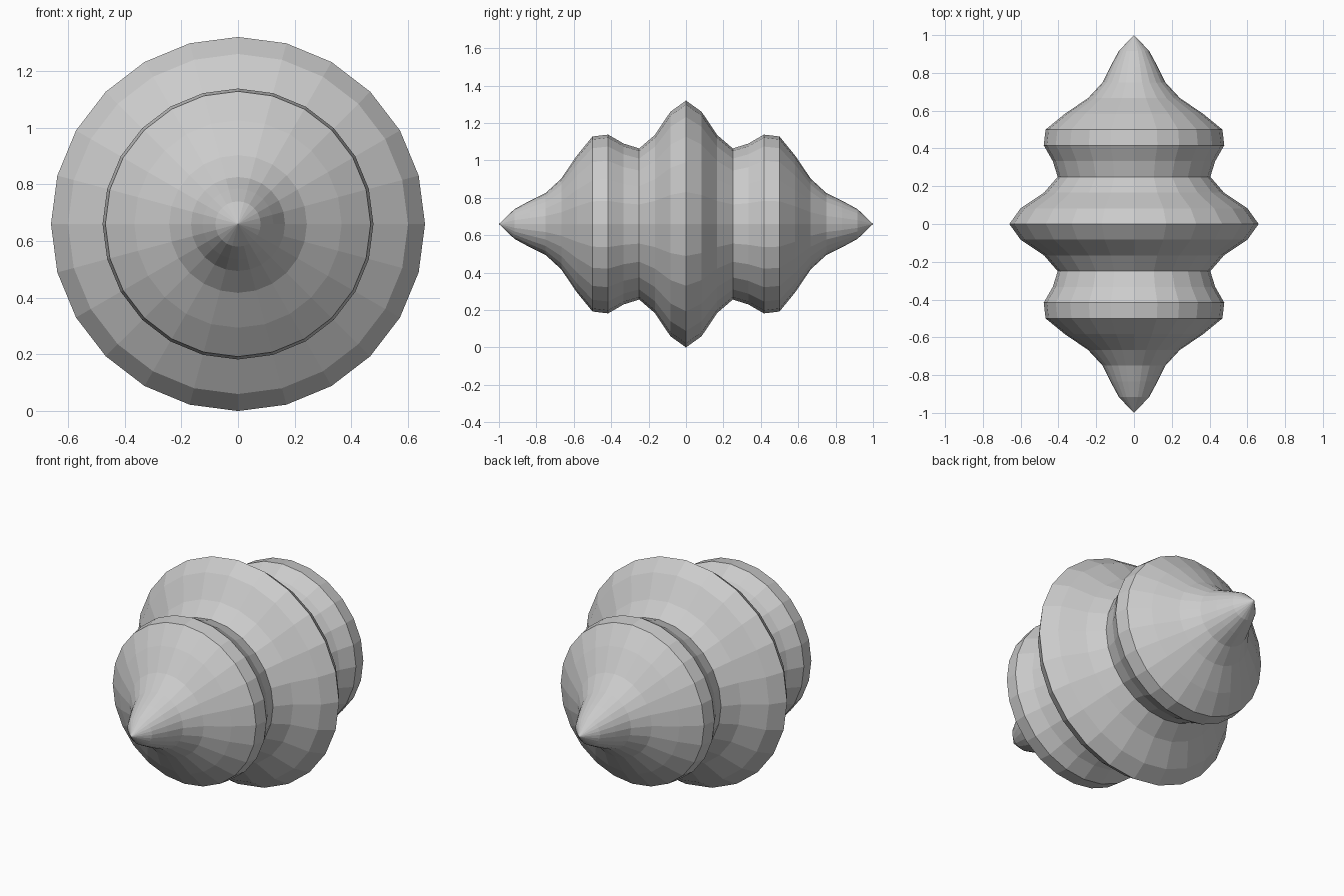
import bpy, bmesh, math

if "Cube" in bpy.data.objects:
    bpy.data.objects.remove(bpy.data.objects["Cube"])

SIDES = 24
CENTRE_Z = 0.66
STEP = 1 / 12
# Radii from the middle rim out to the ring before the tip, one per step along y
half = [0.66, 0.60, 0.476, 0.404, 0.43, 0.478, 0.468, 0.366, 0.243, 0.166, 0.125, 0.08]
stations = [(-i * STEP, half[i]) for i in range(len(half) - 1, 0, -1)]
stations += [(i * STEP, r) for i, r in enumerate(half)]

bm = bmesh.new()


def ring(y, r):
    return [bm.verts.new((r * math.sin(2 * math.pi * k / SIDES), y,
                          CENTRE_Z + r * math.cos(2 * math.pi * k / SIDES)))
            for k in range(SIDES)]


# Turned body
rings = [ring(y, r) for y, r in stations]
for a, b in zip(rings, rings[1:]):
    for k in range(SIDES):
        n = (k + 1) % SIDES
        bm.faces.new((a[k], a[n], b[n], b[k]))

# Pointed tips front and back
for y, loop in ((-1, rings[0]), (1, rings[-1])):
    tip = bm.verts.new((0, y, CENTRE_Z))
    for k in range(SIDES):
        bm.faces.new((loop[k], loop[(k + 1) % SIDES], tip))

bmesh.ops.recalc_face_normals(bm, faces=bm.faces)
mesh = bpy.data.meshes.new("turned_spindle")
bm.to_mesh(mesh)
bm.free()
bpy.context.collection.objects.link(bpy.data.objects.new("turned_spindle", mesh))
